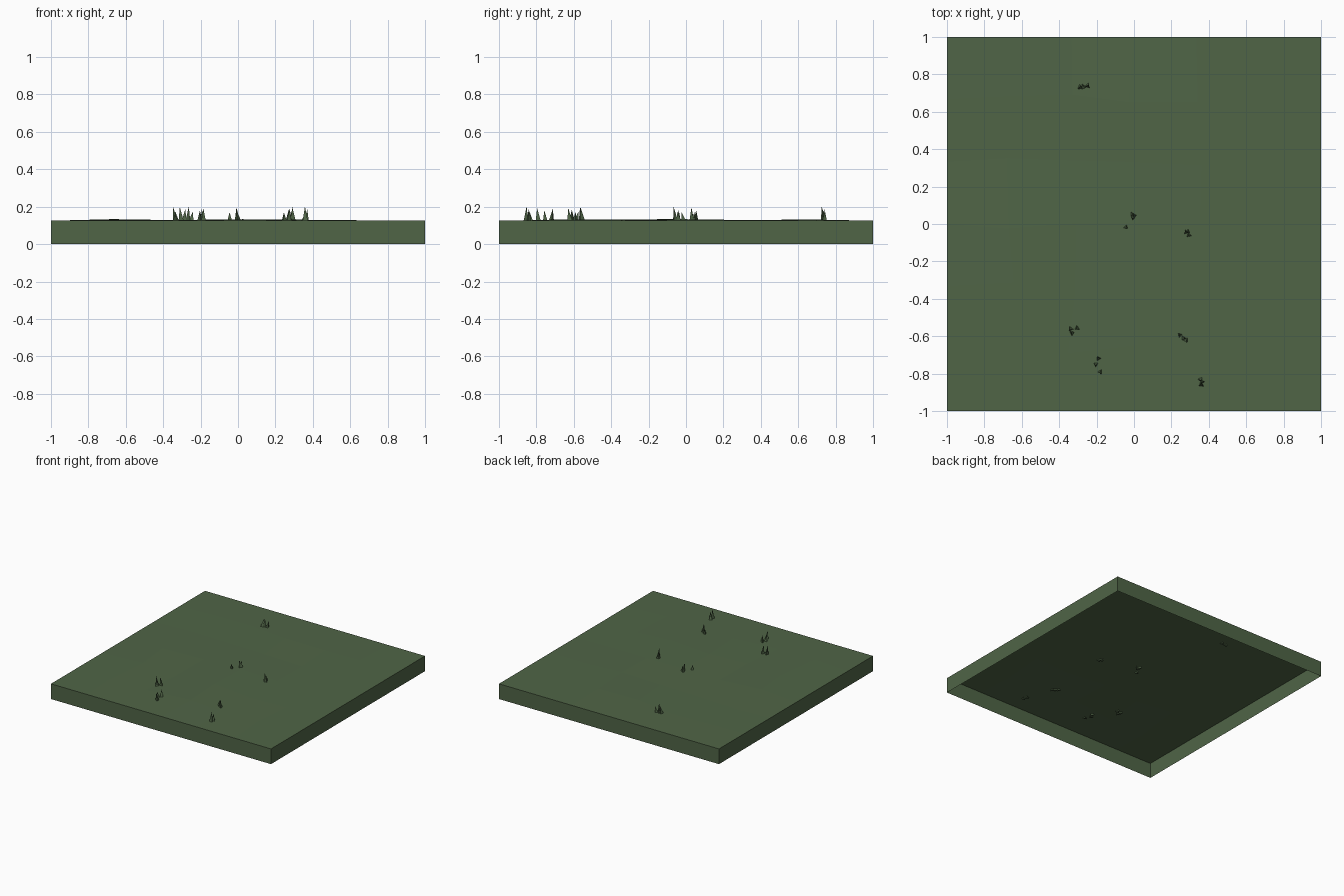
import bpy, bmesh, math, random
from mathutils import Matrix, Vector

if "Cube" in bpy.data.objects:
    bpy.data.objects.remove(bpy.data.objects["Cube"])

random.seed(4)


def material(name, rgb):
    m = bpy.data.materials.new(name)
    m.diffuse_color = (*rgb, 1)
    m.use_nodes = True
    m.node_tree.nodes["Principled BSDF"].inputs["Base Color"].default_value = m.diffuse_color
    return m


grass = material("grass green", (0.080, 0.130, 0.062))


def finish(bm, name):
    mesh = bpy.data.meshes.new(name)
    bm.to_mesh(mesh)
    bm.free()
    mesh.materials.append(grass)
    ob = bpy.data.objects.new(name, mesh)
    bpy.context.collection.objects.link(ob)
    return ob


# Ground tile: gently uneven 6 x 6 top with a thin skirt, open underneath
TOP = 0.125
bm = bmesh.new()
bmesh.ops.create_grid(bm, x_segments=6, y_segments=6, size=1)
rim = [e for e in bm.edges if e.is_boundary]
for v in bm.verts:
    v.co.z = TOP
    if not v.is_boundary:
        v.co.x += random.uniform(-0.03, 0.03)
        v.co.y += random.uniform(-0.03, 0.03)
        v.co.z += random.uniform(0.0, 0.009)
skirt = bmesh.ops.extrude_edge_only(bm, edges=rim)["geom"]
for v in skirt:
    if isinstance(v, bmesh.types.BMVert):
        v.co.z = 0
bmesh.ops.recalc_face_normals(bm, faces=bm.faces)
if max(bm.faces, key=lambda f: f.calc_center_median().z).normal.z < 0:
    bmesh.ops.reverse_faces(bm, faces=bm.faces)
finish(bm, "ground_tile")

# Grass tufts: x, y, height of each three-sided blade
tufts = {
    "back_tuft": [(-0.29, 0.73, 0.06), (-0.272, 0.735, 0.076), (-0.25, 0.738, 0.05)],
    "centre_tuft": [(-0.012, 0.052, 0.055), (-0.004, 0.035, 0.072), (0.003, 0.046, 0.045)],
    "centre_sprout": [(-0.042, -0.014, 0.045)],
    "right_tuft": [(0.28, -0.044, 0.055), (0.294, -0.058, 0.074), (0.288, -0.04, 0.05)],
    "left_tuft": [(-0.338, -0.56, 0.073), (-0.304, -0.555, 0.073), (-0.33, -0.585, 0.05)],
    "front_right_tuft": [(0.245, -0.595, 0.045), (0.262, -0.61, 0.06), (0.278, -0.62, 0.066)],
    "front_left_tuft": [(-0.19, -0.72, 0.063), (-0.204, -0.748, 0.055), (-0.18, -0.79, 0.066)],
    "corner_tuft": [(0.354, -0.83, 0.05), (0.362, -0.842, 0.06), (0.36, -0.86, 0.077)],
}
for name, blades in tufts.items():
    bm = bmesh.new()
    for x, y, h in blades:
        depth = h + 0.006
        spin = Matrix.Rotation(random.uniform(0, math.tau), 4, 'Z')
        new = bmesh.ops.create_cone(bm, cap_ends=True, segments=3, radius1=0.017,
                                    radius2=0, depth=depth, matrix=spin)["verts"]
        lean = Vector((random.uniform(-0.01, 0.01), random.uniform(-0.01, 0.01), 0))
        for v in new:
            if v.co.z > 0:
                v.co += lean
            v.co += Vector((x, y, TOP + h - depth / 2))
    finish(bm, name)
